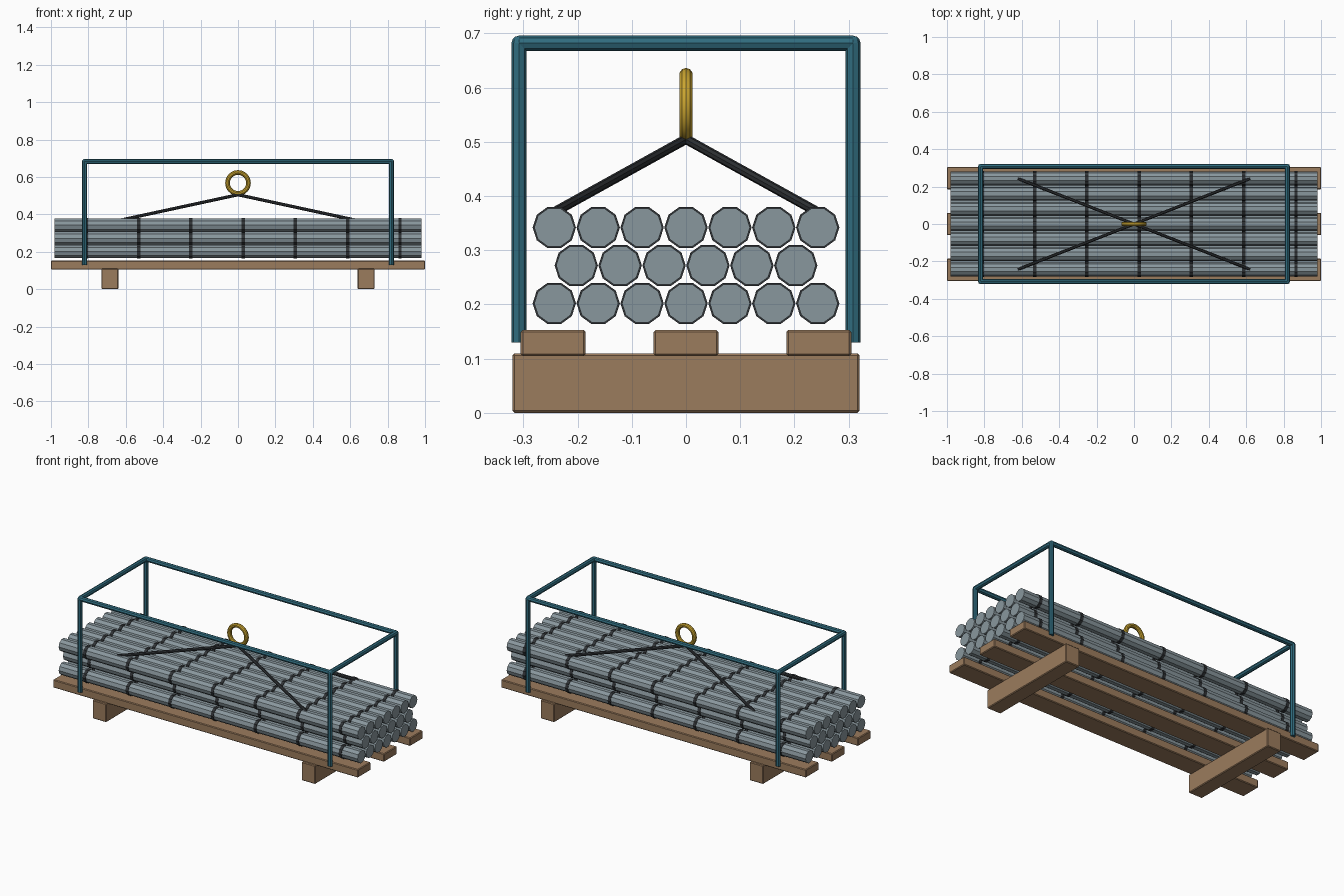
import bpy
from mathutils import Vector

if "Cube" in bpy.data.objects:
    bpy.data.objects.remove(bpy.data.objects["Cube"])


def material(name, rgb):
    m = bpy.data.materials.new(name)
    m.diffuse_color = (*rgb, 1)
    m.use_nodes = True
    m.node_tree.nodes["Principled BSDF"].inputs["Base Color"].default_value = m.diffuse_color
    return m


WOOD = material("wood", (0.33, 0.20, 0.11))
STEEL = material("steel", (0.25, 0.31, 0.34))
TEAL = material("teal_paint", (0.03, 0.15, 0.21))
DARK = material("dark_strap", (0.03, 0.034, 0.038))
GOLD = material("gold", (0.60, 0.38, 0.03))


def box(name, center, size, mat, bevel=0.004):
    bpy.ops.mesh.primitive_cube_add(size=1, location=center)
    o = bpy.context.object
    o.name = name
    o.scale = size
    bpy.ops.object.transform_apply(location=False, rotation=False, scale=True)
    o.data.materials.append(mat)
    b = o.modifiers.new("edge", 'BEVEL')
    b.width, b.segments = bevel, 1
    return o


def bar(name, a, b, r, sides, mat):
    """Faceted cylinder from point a to point b."""
    a, b = Vector(a), Vector(b)
    bpy.ops.mesh.primitive_cylinder_add(vertices=sides, radius=r, depth=(b - a).length,
                                        location=(a + b) / 2)
    o = bpy.context.object
    o.name = name
    o.rotation_mode = 'QUATERNION'
    o.rotation_quaternion = Vector((0, 0, 1)).rotation_difference(b - a)
    o.data.materials.append(mat)
    return o


# Timber base: two cross skids under three long planks
for s in (-1, 1):
    box("skid", (0.685 * s, 0, 0.055), (0.09, 0.64, 0.11), WOOD)
for y in (-0.245, 0, 0.245):
    box("plank", (0, y, 0.129), (2.0, 0.12, 0.048), WOOD)

# Three staggered layers of rods, each rod ringed by seven bands
for count, z in ((7, 0.202), (6, 0.272), (7, 0.342)):
    for i in range(count):
        y = (i - (count - 1) / 2) * 0.081
        bar("rod", (-0.98, y, z), (0.98, y, z), 0.037, 10, STEEL)
        for k in range(7):
            x = -0.811 + 0.2795 * k
            bar("band", (x - 0.009, y, z), (x + 0.009, y, z), 0.040, 10, DARK)

# Tubular guard frame
FX, FY, FZ, R = 0.82, 0.308, 0.682, 0.014
for s in (-1, 1):
    bar("frame_long_rail", (-FX, s * FY, FZ), (FX, s * FY, FZ), R, 8, TEAL)
    bar("frame_cross_rail", (s * FX, -FY, FZ), (s * FX, FY, FZ), R, 8, TEAL)
    for t in (-1, 1):
        bar("frame_post", (s * FX, t * FY, 0.13), (s * FX, t * FY, FZ), R, 8, TEAL)
        bpy.ops.mesh.primitive_uv_sphere_add(segments=8, ring_count=6, radius=R,
                                             location=(s * FX, t * FY, FZ))
        bpy.context.object.name = "frame_corner"
        bpy.context.object.data.materials.append(TEAL)

# Lifting slings meeting under the ring
for s in (-1, 1):
    for t in (-1, 1):
        bar("sling", (s * 0.62, t * 0.242, 0.371), (0, 0, 0.505), 0.009, 8, DARK)

# Lifting ring
bpy.ops.mesh.primitive_torus_add(major_radius=0.056, minor_radius=0.0125, major_segments=24,
                                 minor_segments=10, location=(0, 0, 0.568),
                                 rotation=(1.570796, 0, 0))
ring = bpy.context.object
ring.name = "lifting_ring"
ring.data.materials.append(GOLD)
bpy.ops.object.shade_smooth_by_angle()
